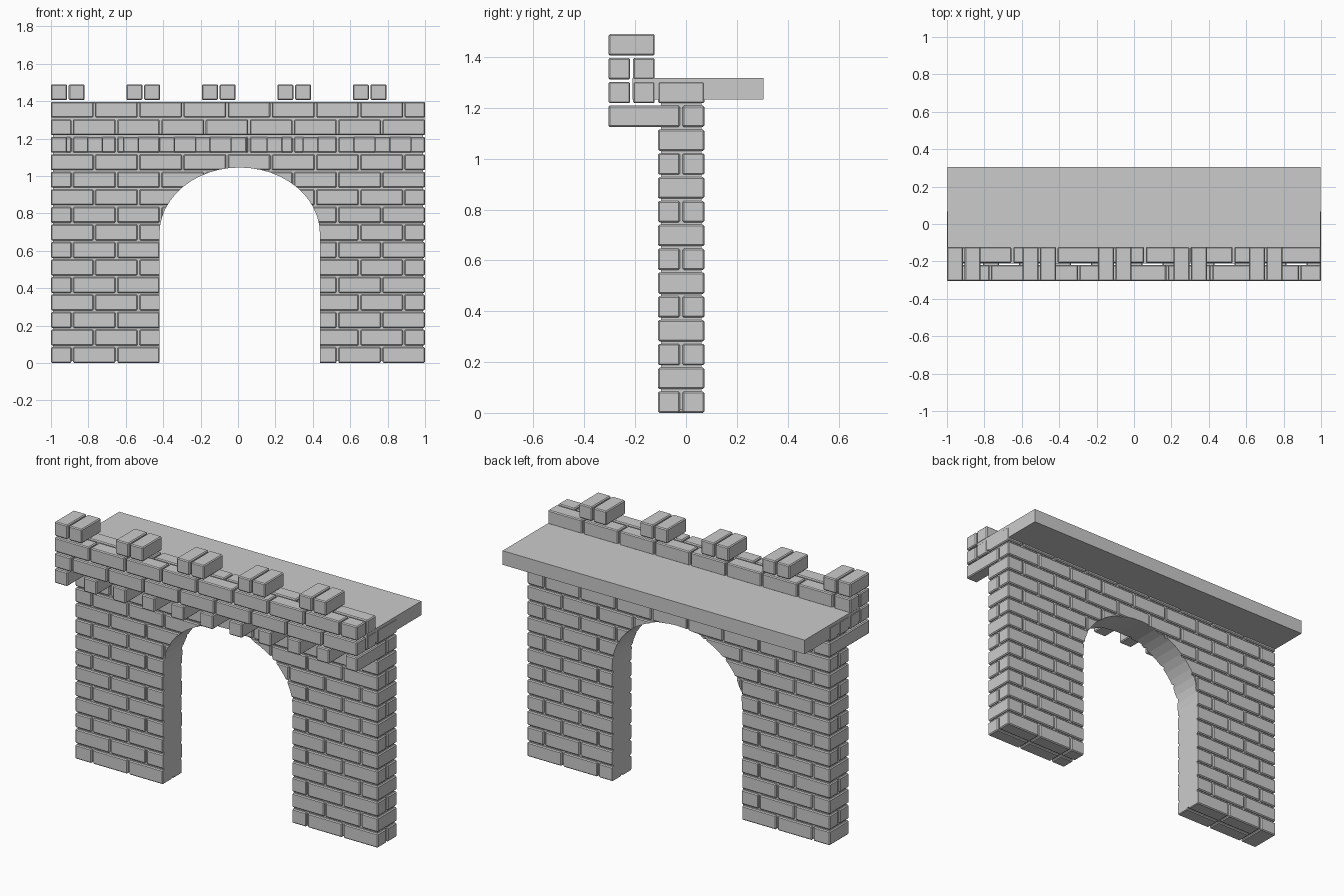
import bpy, bmesh, math

if "Cube" in bpy.data.objects:
    bpy.data.objects.remove(bpy.data.objects["Cube"])

COURSE = 0.0937          # vertical pitch of the courses
GAP = 0.0095             # joint width
PITCH = (2 + GAP) / 8.5  # brick pitch along x
H = COURSE - GAP
D = 0.0855               # depth of a single brick
WY0, WY1 = -0.11, 0.072  # wall faces
PY0, PY1 = -0.305, -0.123  # parapet faces


def boxes_object(name, boxes, bevel=0.0055):
    """One object made of boxes (x0, x1, y0, y1, z0, z1)."""
    bm = bmesh.new()
    for x0, x1, y0, y1, z0, z1 in boxes:
        for v in bmesh.ops.create_cube(bm, size=1)["verts"]:
            v.co = (x1 if v.co.x > 0 else x0,
                    y1 if v.co.y > 0 else y0,
                    z1 if v.co.z > 0 else z0)
    if bevel:
        bmesh.ops.bevel(bm, geom=bm.edges[:], offset=bevel, segments=1,
                        affect='EDGES')
    me = bpy.data.meshes.new(name)
    bm.to_mesh(me)
    bm.free()
    ob = bpy.data.objects.new(name, me)
    bpy.context.collection.objects.link(ob)
    return ob


def course(half_first):
    """x ranges of the nine bricks in a course, with a flag for the half."""
    x, out = -1.0, []
    for i in range(9):
        half = i == (0 if half_first else 8)
        step = PITCH / 2 if half else PITCH
        out.append((x, x + step - GAP, half))
        x += step
    return out


# wall: two leaves of bricks, tied by a half-length through-stone at one end
wall = []
for r in range(14):
    z = r * COURSE
    for x0, x1, half in course(r % 2 == 0):
        if x0 > -0.4 and x1 < 0.42 and z + H < 0.68:
            continue  # fully inside the opening
        leaves = [(WY0, WY1)] if half else [(WY0, WY0 + D), (WY1 - D, WY1)]
        wall += [(x0, x1, a, b, z, z + H) for a, b in leaves]
wall_bricks = boxes_object("wall_bricks", wall)

# mortar core behind the joints
m = 0.011
mortar = boxes_object("wall_mortar", [(-1 + m, 1 - m, WY0 + m, WY1 - m,
                                       m, 14 * COURSE - GAP - m)], 0)

# arch opening: straight jambs with an elliptical head
CX, A, SPRING, RISE, N = 0.009, 0.429, 0.69, 0.355, 24
pts = [(CX - A, -0.2), (CX + A, -0.2)]
pts += [(CX + A * math.cos(math.pi * i / N), SPRING + RISE * math.sin(math.pi * i / N))
        for i in range(N + 1)]
bm = bmesh.new()
face = bm.faces.new([bm.verts.new((x, -0.5, z)) for x, z in pts])
ext = bmesh.ops.extrude_face_region(bm, geom=[face])
bmesh.ops.translate(bm, vec=(0, 1, 0),
                    verts=[g for g in ext["geom"] if isinstance(g, bmesh.types.BMVert)])
bmesh.ops.recalc_face_normals(bm, faces=bm.faces[:])
me = bpy.data.meshes.new("arch_cutter")
bm.to_mesh(me)
bm.free()
cutter = bpy.data.objects.new("arch_cutter", me)
cutter.hide_render = True
bpy.context.collection.objects.link(cutter)

for ob in (wall_bricks, mortar):
    mod = ob.modifiers.new("arch", 'BOOLEAN')
    mod.operation = 'DIFFERENCE'
    mod.solver = 'EXACT'
    mod.object = cutter
    bpy.context.view_layer.objects.active = ob
    bpy.ops.object.modifier_apply(modifier=mod.name)
bpy.data.objects.remove(cutter)

# corbels carrying the parapet
z = 12 * COURSE
boxes_object("corbels", [(-1 + 0.1922 * i, min(1, -1 + 0.1922 * i + D),
                          PY0, -0.086, z, z + H) for i in range(11)])

# parapet: two courses, two leaves with staggered joints
parapet = []
for r in (13, 14):
    z = r * COURSE
    for leaf, y in enumerate((PY0, PY1 - D)):
        parapet += [(x0, x1, y, y + D, z, z + H)
                    for x0, x1, _ in course((r + leaf) % 2 == 1)]
boxes_object("parapet_bricks", parapet)

# merlons: five pairs of crosswise bricks
z = 15 * COURSE
boxes_object("merlons", [(x, x + D, PY0, PY1, z, z + H)
                         for i in range(5)
                         for x in (-1 + 0.4035 * i, -1 + 0.4035 * i + D + GAP)])

# walkway slab behind the parapet
boxes_object("walkway_slab", [(-0.998, 0.998, -0.21, 0.305, 1.233, 1.317)], 0)
